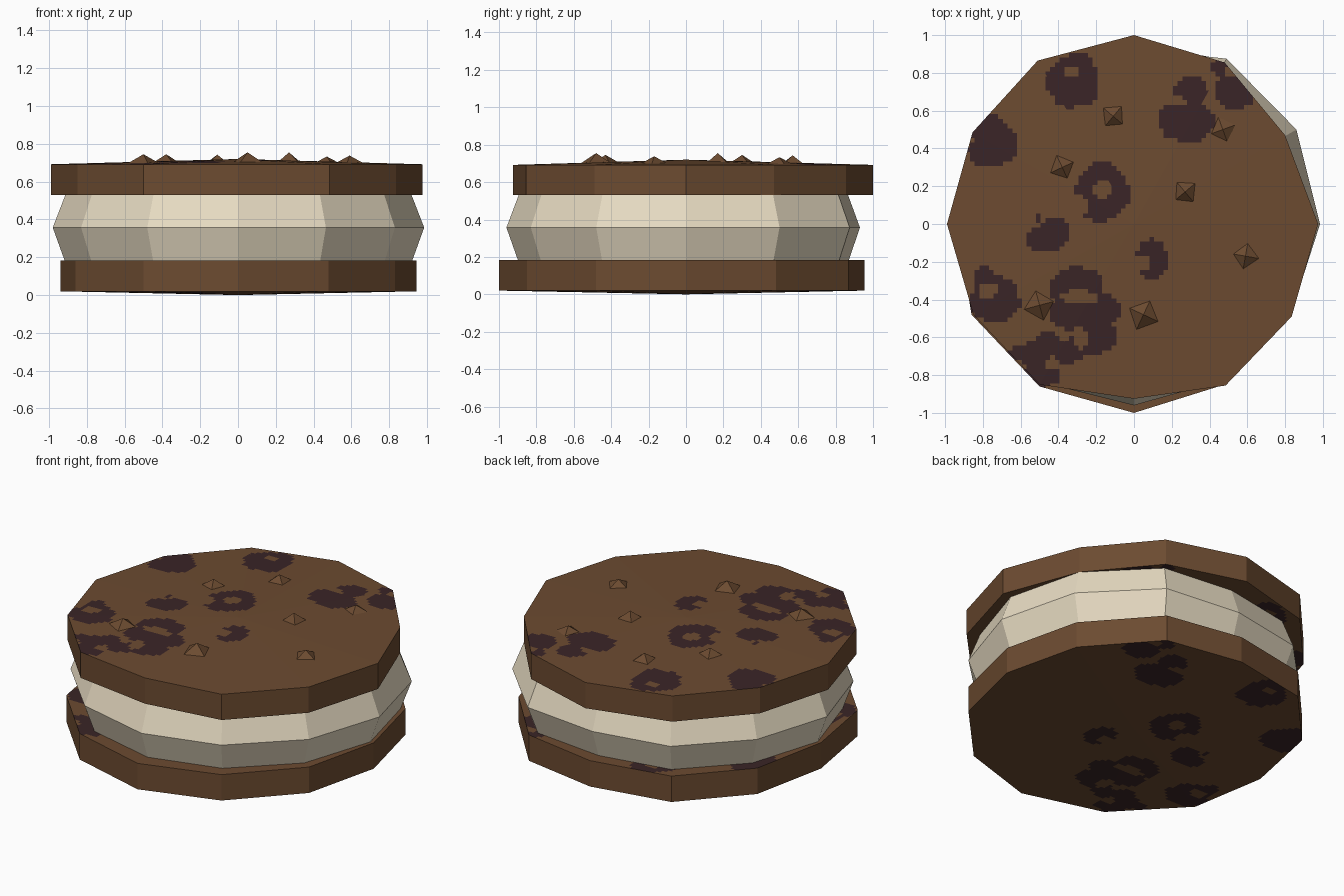
import bpy, bmesh, math
from mathutils import Vector, noise

if "Cube" in bpy.data.objects:
    bpy.data.objects.remove(bpy.data.objects["Cube"])


def material(name, rgb):
    m = bpy.data.materials.new(name)
    m.diffuse_color = (*rgb, 1)
    m.use_nodes = True
    m.node_tree.nodes["Principled BSDF"].inputs["Base Color"].default_value = m.diffuse_color
    return m


BROWN = material("biscuit brown", (0.150, 0.070, 0.030))
DARK = material("dark chocolate", (0.042, 0.018, 0.020))
CREAM = material("vanilla cream", (0.80, 0.71, 0.54))

# Chocolate patches as ellipses (x, y, rx, ry), and the gaps inside them
PATCHES = [(-.32, .76, .14, .155), (-.74, .44, .12, .135), (-.82, .38, .06, .07),
           (.28, .55, .15, .12), (.30, .70, .09, .08), (.53, .71, .11, .11),
           (.47, .82, .06, .06), (-.17, .17, .14, .15), (-.46, -.08, .12, .07),
           (-.42, -.03, .07, .07), (-.51, .04, .02, .025), (.09, -.18, .09, .11),
           (-.73, -.40, .13, .12), (-.80, -.27, .05, .05), (-.30, -.33, .14, .10),
           (-.20, -.45, .14, .10), (-.35, -.47, .10, .09), (-.22, -.58, .12, .11),
           (-.40, -.66, .16, .09), (-.56, -.68, .10, .05), (-.48, -.79, .10, .07)]
GAPS = [(-.33, .805, .035, .035), (.22, .65, .06, .03), (.52, .81, .04, .03),
        (-.17, .185, .05, .05), (-.29, .10, .05, .05), (.04, -.21, .045, .04),
        (-.77, -.35, .06, .04), (-.29, -.39, .09, .04), (-.29, -.60, .04, .06),
        (-.43, -.74, .035, .035), (-.37, -.59, .04, .035)]


def in_patch(x, y):
    wob = 1 + 0.3 * noise.noise(Vector((x * 9, y * 9, 0.5)))
    hit = lambda e: ((x - e[0]) / e[2]) ** 2 + ((y - e[1]) / e[3]) ** 2 < wob
    return any(map(hit, PATCHES)) and not any(map(hit, GAPS))


def finish(bm, name, mats):
    bmesh.ops.recalc_face_normals(bm, faces=bm.faces)
    me = bpy.data.meshes.new(name)
    bm.to_mesh(me)
    bm.free()
    for m in mats:
        me.materials.append(m)
    ob = bpy.data.objects.new(name, me)
    bpy.context.collection.objects.link(ob)
    return ob


def stack(rings, z_bottom, z_top):
    """Loft rings of points and close both ends with shallow cones."""
    bm = bmesh.new()
    loops = [[bm.verts.new(p) for p in r] for r in rings]
    n = len(loops[0])
    for a, b in zip(loops, loops[1:]):
        for i in range(n):
            j = (i + 1) % n
            bm.faces.new((a[i], a[j], b[j], b[i]))
    for loop, z in ((loops[0], z_bottom), (loops[-1], z_top)):
        c = bm.verts.new((0, 0, z))
        for i in range(n):
            bm.faces.new((loop[i], loop[(i + 1) % n], c))
    return bm


def biscuit(name, outline, z0, z1, c0, c1):
    bm = stack([[(x, y, z) for x, y in outline] for z in (z0, z1)], c0, c1)
    # fine cuts so the patches become faces of the biscuit
    step = 0.025
    for axis in ((1, 0, 0), (0, 1, 0)):
        for k in range(-39, 40):
            bmesh.ops.bisect_plane(bm, geom=bm.verts[:] + bm.edges[:] + bm.faces[:],
                                   plane_co=Vector(axis) * (k * step + 0.0061),
                                   plane_no=axis, dist=1e-5)
    bm.normal_update()
    for f in bm.faces:
        c = f.calc_center_median()
        if abs(f.normal.z) > 0.5 and in_patch(c.x, c.y):
            f.material_index = 1
    return finish(bm, name, [BROWN, DARK])


# Biscuits: uneven twelve-sided discs
TOP = [(.975, 0), (.80, .47), (.48, .855), (0, 1), (-.51, .865), (-.855, .485),
       (-.99, 0), (-.85, -.48), (-.5, -.85), (0, -.925), (.485, -.855), (.835, -.49)]
BOTTOM = [(.945, 0), (.83, .48), (.485, .87), (0, .955), (-.5, .86), (-.84, .49),
          (-.94, 0), (-.86, -.48), (-.5, -.86), (0, -1), (.48, -.85), (.83, -.48)]
biscuit("top_biscuit", TOP, .53, .692, .53, .72)
biscuit("bottom_biscuit", BOTTOM, .02, .183, 0, .183)

# Bulging cream filling
MID = [(.985, 0), (.86, .50), (.49, .875), (0, .93), (-.48, .84), (-.83, .48),
       (-.98, 0), (-.83, -.48), (-.48, -.84), (0, -.96), (.465, -.83), (.83, -.48)]
rings = [[(x * s, y * s, z) for x, y in MID]
         for z, s in ((.18, .935), (.357, 1), (.535, .93))]
finish(stack(rings, .18, .535), "cream_filling", [CREAM])

# Small four-sided crumbs on the top
CRUMBS = [(-.11, .57, .075, .743, 50), (.47, .50, .07, .733, 20), (-.38, .30, .08, .745, 25),
          (.27, .17, .085, .755, 40), (.59, -.17, .075, .738, 80),
          (-.50, -.43, .085, .745, 15), (.05, -.48, .095, .755, 65)]
bm = bmesh.new()
for x, y, r, z, turn in CRUMBS:
    base = [bm.verts.new((x + r * math.cos(math.radians(turn + 90 * i)),
                          y + r * math.sin(math.radians(turn + 90 * i)), .698))
            for i in range(4)]
    tip = bm.verts.new((x, y, z))
    bm.faces.new(base)
    for i in range(4):
        bm.faces.new((base[i], base[(i + 1) % 4], tip))
finish(bm, "crumbs", [BROWN])
